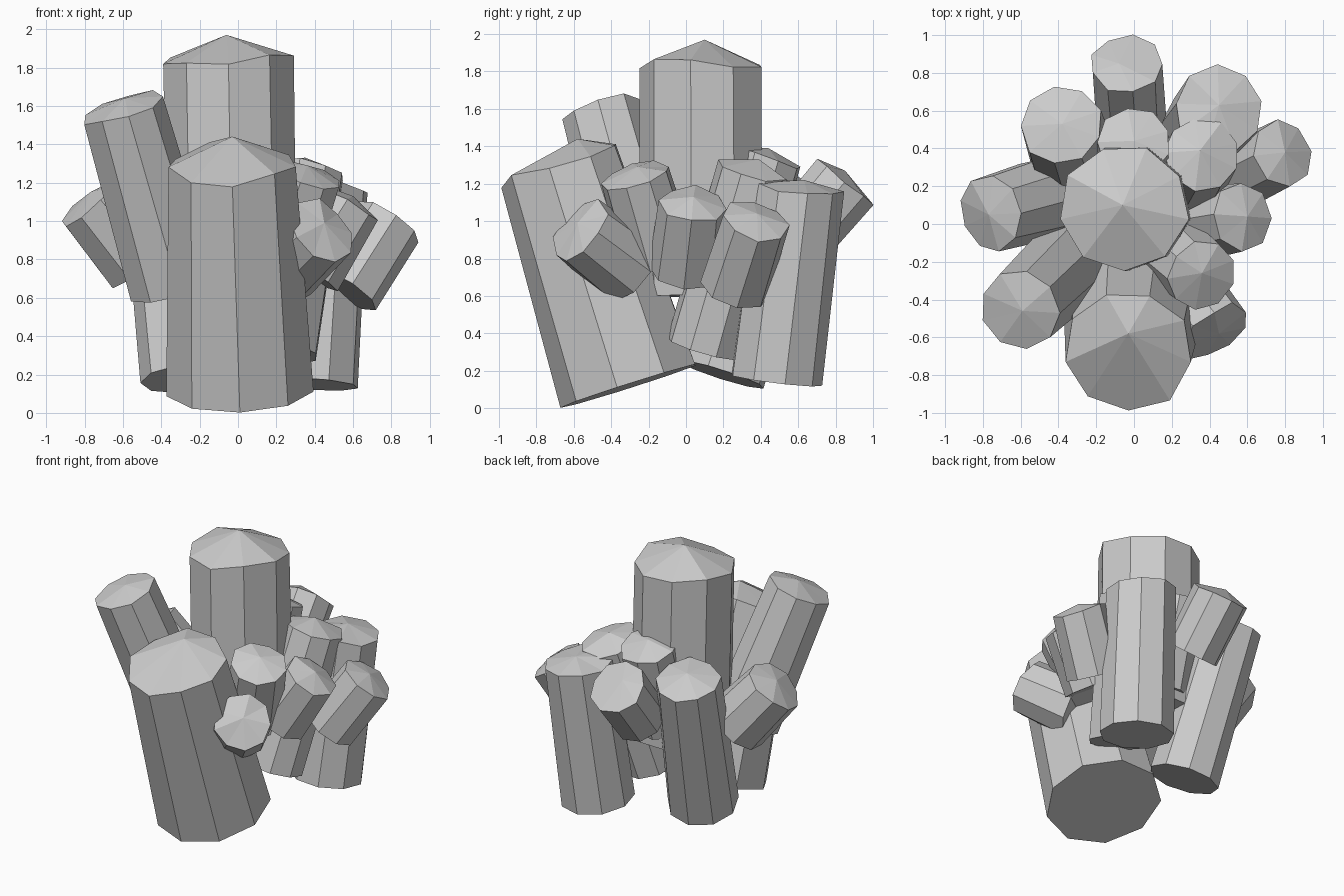
import bpy, bmesh, math, random
from mathutils import Vector

if "Cube" in bpy.data.objects:
    bpy.data.objects.remove(bpy.data.objects["Cube"])

random.seed(4)


def crystal(name, base, rim, tip, r_base, r_rim, sides, turn=0.0):
    """Faceted column from base centre to rim centre, closed by a low pointed cap."""
    base, rim, tip = Vector(base), Vector(rim), Vector(tip)
    axis = (rim - base).normalized()
    u = (Vector((1, 0, 0)) - axis * axis.x).normalized()
    v = axis.cross(u)
    bm = bmesh.new()
    low, high = [], []
    for i in range(sides):
        a = math.tau * (i + turn) / sides
        d = u * math.cos(a) + v * math.sin(a)
        low.append(bm.verts.new(base + d * r_base))
        high.append(bm.verts.new(rim + d * r_rim * random.uniform(0.97, 1.03)
                                 + axis * r_rim * random.uniform(-0.08, 0.08)))
    peak = bm.verts.new(tip)
    bm.faces.new(low[::-1])
    for i in range(sides):
        j = (i + 1) % sides
        bm.faces.new((low[i], low[j], high[j], high[i]))
        bm.faces.new((high[i], high[j], peak))
    bmesh.ops.recalc_face_normals(bm, faces=bm.faces)
    mesh = bpy.data.meshes.new(name)
    bm.to_mesh(mesh)
    bm.free()
    bpy.context.collection.objects.link(bpy.data.objects.new(name, mesh))


# Large central and front columns
crystal("main_crystal", (-.03, .09, .6), (-.05, .085, 1.84), (-.06, .10, 1.97), .34, .34, 9, .75)
crystal("front_crystal", (.01, -.3, .12), (-.03, -.675, 1.3), (-.03, -.58, 1.44), .39, .335, 9, .75)

# Long columns reaching down
crystal("left_front_crystal", (-.34, -.2, .66), (-.605, -.455, 1.59), (-.59, -.46, 1.64), .24, .217, 9)
crystal("left_back_crystal", (-.27, .19, .18), (-.385, .525, 1.23), (-.38, .53, 1.28), .24, .217, 9, .5)
crystal("right_back_crystal", (.38, .48, .15), (.45, .605, 1.17), (.45, .63, 1.22), .25, .235, 9, .3)
crystal("right_inner_crystal", (.21, .1, .32), (.36, .37, 1.27), (.35, .39, 1.33), .21, .203, 9, .5)

# Short leaning columns around the middle
crystal("right_outer_crystal", (.56, .26, .64), (.79, .375, 1.0), (.8, .38, 1.04), .19, .185, 8, .3)
crystal("right_crystal", (.35, .0, .74), (.57, .04, 1.09), (.6, .04, 1.13), .2, .183, 8)
crystal("right_front_crystal", (.21, -.14, .8), (.355, -.27, 1.24), (.36, -.26, 1.29), .2, .187, 9, .5)
crystal("low_front_crystal", (.22, -.31, .75), (.435, -.57, .95), (.45, -.58, .99), .21, .19, 9, .4)
crystal("left_crystal", (-.5, .13, .79), (-.76, .055, 1.11), (-.77, .05, 1.15), .22, .2, 9, .2)
crystal("back_crystal", (-.02, .57, .88), (-.04, .85, 1.21), (-.08, .85, 1.27), .19, .195, 9)
crystal("back_inner_crystal", (.0, .25, .72), (.0, .43, 1.34), (.0, .44, 1.39), .2, .195, 9, .5)
